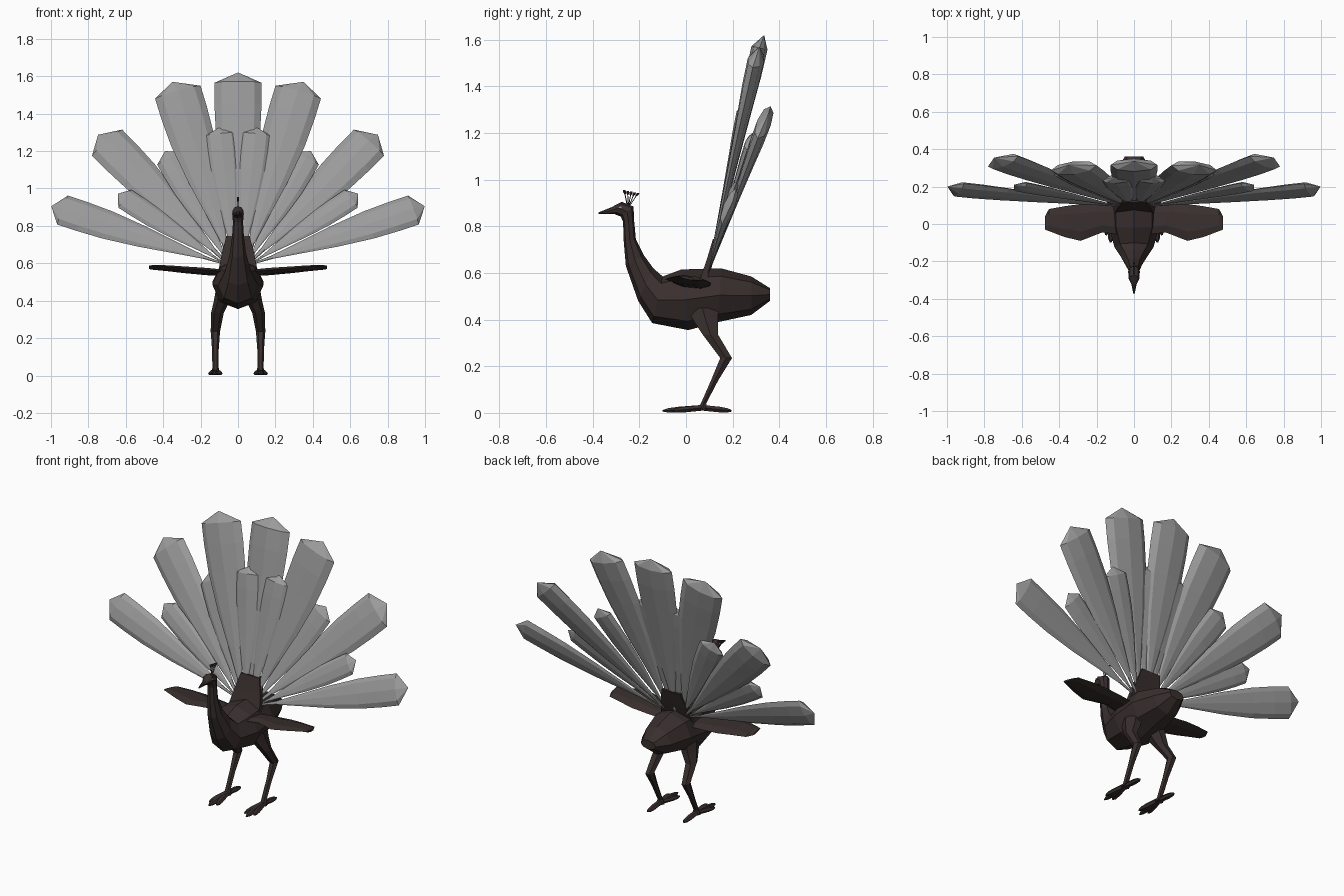
import bpy, bmesh, math
from mathutils import Vector


def material(name, rgb):
    m = bpy.data.materials.new(name)
    m.diffuse_color = (*rgb, 1)
    return m


BROWN = material("dark brown", (0.040, 0.028, 0.027))
GREY = material("feather grey", (0.33, 0.33, 0.33))


def loft(name, rings, mat):
    """Skin equal-sized rings of points and cap both ends."""
    bm = bmesh.new()
    rows = [[bm.verts.new(p) for p in r] for r in rings]
    n = len(rows[0])
    for a, b in zip(rows, rows[1:]):
        for i in range(n):
            j = (i + 1) % n
            bm.faces.new((a[i], a[j], b[j], b[i]))
    bm.faces.new(rows[0])
    bm.faces.new(rows[-1])
    bmesh.ops.remove_doubles(bm, verts=bm.verts, dist=0.0001)
    bmesh.ops.recalc_face_normals(bm, faces=bm.faces)
    me = bpy.data.meshes.new(name)
    bm.to_mesh(me)
    bm.free()
    me.materials.append(mat)
    ob = bpy.data.objects.new(name, me)
    bpy.context.collection.objects.link(ob)
    return ob


def ring(c, u, v, n=8):
    """Elliptical ring around c with half axes u and v."""
    c, u, v = Vector(c), Vector(u), Vector(v)
    return [c + u * math.cos(2 * math.pi * i / n) + v * math.sin(2 * math.pi * i / n)
            for i in range(n)]


# Body, neck, head and beak: top (y, z), bottom (y, z), half width
sections = [
    (0.36, 0.535, 0.36, 0.48, 0.05), (0.28, 0.585, 0.28, 0.42, 0.095),
    (0.15, 0.62, 0.14, 0.39, 0.135), (-0.02, 0.615, 0.01, 0.355, 0.137),
    (-0.10, 0.585, -0.145, 0.385, 0.105), (-0.14, 0.62, -0.205, 0.48, 0.072),
    (-0.18, 0.675, -0.258, 0.63, 0.043), (-0.215, 0.745, -0.267, 0.735, 0.032),
    (-0.222, 0.82, -0.27, 0.82, 0.027), (-0.225, 0.885, -0.28, 0.842, 0.031),
    (-0.275, 0.905, -0.305, 0.852, 0.030), (-0.32, 0.882, -0.325, 0.852, 0.014),
    (-0.375, 0.860, -0.375, 0.853, 0.003)]
loft("body", [ring((0, (a + c) / 2, (b + d) / 2), (w, 0, 0),
                   (0, (a - c) / 2, (b - d) / 2)) for a, b, c, d, w in sections], BROWN)

# Raised plate carrying the tail fan
loft("tail_base", [[(-w, y - 0.015, z), (w, y - 0.015, z), (w, y + 0.015, z), (-w, y + 0.015, z)]
                   for w, y, z in [(0.105, 0.07, 0.56), (0.085, 0.105, 0.66), (0.062, 0.13, 0.745)]],
     BROWN)


def feather(name, base, shoulder, tip, half_width):
    """Lens-section feather leaning back: thin quill, broad vane, pointed cap."""
    b, s, t = Vector(base), Vector(shoulder), Vector(tip)
    axis = (s - b).normalized()
    u = axis.cross(Vector((0, 1, -0.4))).normalized() * half_width
    v = axis.cross(u)
    # distance along, width, thickness
    profile = [(0, 0.05, 0.03), (0.12, 0.12, 0.05), (0.3, 0.39, 0.09), (0.5, 0.70, 0.14),
               (0.72, 0.94, 0.21), (0.88, 1, 0.27), (1, 1, 0.28)]
    rings = [ring(b.lerp(s, f), u * w, v * h) for f, w, h in profile]
    rings.append(ring(t, u * 0.001, v * 0.001))
    loft(name, rings, GREY)


# Tail fan: base x, shoulder, tip, half width
feather("long_feather_centre", (0, 0.1, 0.6), (0, 0.315, 1.565), (0, 0.335, 1.62), 0.126)
fan = [
    ("long_feather_inner", 0.04, (0.322, 0.30, 1.515), (0.35, 0.315, 1.57), 0.127),
    ("long_feather_middle", 0.06, (0.70, 0.335, 1.245), (0.748, 0.355, 1.287), 0.11),
    ("long_feather_outer", 0.085, (0.938, 0.185, 0.885), (0.998, 0.20, 0.905), 0.088),
    ("short_feather_inner", 0.02, (0.094, 0.24, 1.29), (0.102, 0.25, 1.325), 0.083),
    ("short_feather_middle", 0.05, (0.365, 0.275, 1.16), (0.39, 0.285, 1.20), 0.076),
    ("short_feather_outer", 0.075, (0.605, 0.20, 0.945), (0.642, 0.21, 0.972), 0.062)]
for side, s in (("left", -1), ("right", 1)):
    for name, bx, sh, tip, w in fan:
        feather(f"{name}_{side}", (s * bx, 0.095, 0.6), (s * sh[0], sh[1], sh[2]),
                (s * tip[0], tip[1], tip[2]), w)

    # Wing: x, front y, back y, z, half thickness
    wing = [(0.09, -0.055, 0.10, 0.55, 0.016), (0.17, -0.045, 0.105, 0.556, 0.018),
            (0.285, -0.09, 0.107, 0.565, 0.016), (0.37, -0.07, 0.095, 0.573, 0.014),
            (0.455, -0.038, 0.08, 0.578, 0.010), (0.476, -0.03, 0.04, 0.578, 0.006)]
    loft(f"wing_{side}", [ring((s * x, (f + k) / 2, z), (0, (k - f) / 2, -0.008), (0, 0, h), 6)
                          for x, f, k, z, h in wing], BROWN)

    # Leg: x, y, z, half width, half depth
    leg = [(0.075, 0.07, 0.45, 0.045, 0.08), (0.088, 0.085, 0.395, 0.042, 0.06),
           (0.11, 0.105, 0.335, 0.034, 0.038), (0.121, 0.172, 0.235, 0.025, 0.029),
           (0.121, 0.123, 0.14, 0.018, 0.018), (0.12, 0.075, 0.04, 0.017, 0.013),
           (0.12, 0.07, 0.012, 0.024, 0.028)]
    loft(f"leg_{side}", [ring((s * x, y, z), (w, 0, 0), (0, d, 0), 6)
                         for x, y, z, w, d in leg], BROWN)

    # Toes: three forward, one back
    for i, (tx, ty) in enumerate([(0.092, -0.07), (0.125, -0.10), (0.15, -0.06), (0.12, 0.195)]):
        a, b = Vector((s * 0.12, 0.07, 0.022)), Vector((s * tx, ty, 0.009))
        d = (b - a).normalized()
        u = Vector((d.y, -d.x, 0))
        loft(f"toe_{side}_{i + 1}",
             [ring(a.lerp(b, f), u * w, (0, 0, h), 6)
              for f, w, h in [(0, 0.018, 0.014), (0.6, 0.019, 0.014), (0.85, 0.015, 0.011),
                              (1, 0.004, 0.004)]], BROWN)

    # Eye
    loft(f"eye_{side}", [ring((s * x, -0.283, 0.882), (0, 0.008, 0), (0, 0, 0.004), 6)
                         for x in (0.023, 0.030)], GREY)

# Head crest: thin quills fanning out to small tufts
for i in range(5):
    a = Vector((0, -0.252 + 0.003 * i, 0.89))
    b = Vector((0, -0.265 + 0.015 * i, 0.955 - 0.003 * i))
    loft(f"crest_quill_{i + 1}",
         [ring(a.lerp(b, f), (w, 0, 0), (0, w, 0), 4)
          for f, w in [(0, 0.002), (0.7, 0.002), (0.9, 0.007), (1, 0.005)]], BROWN)
